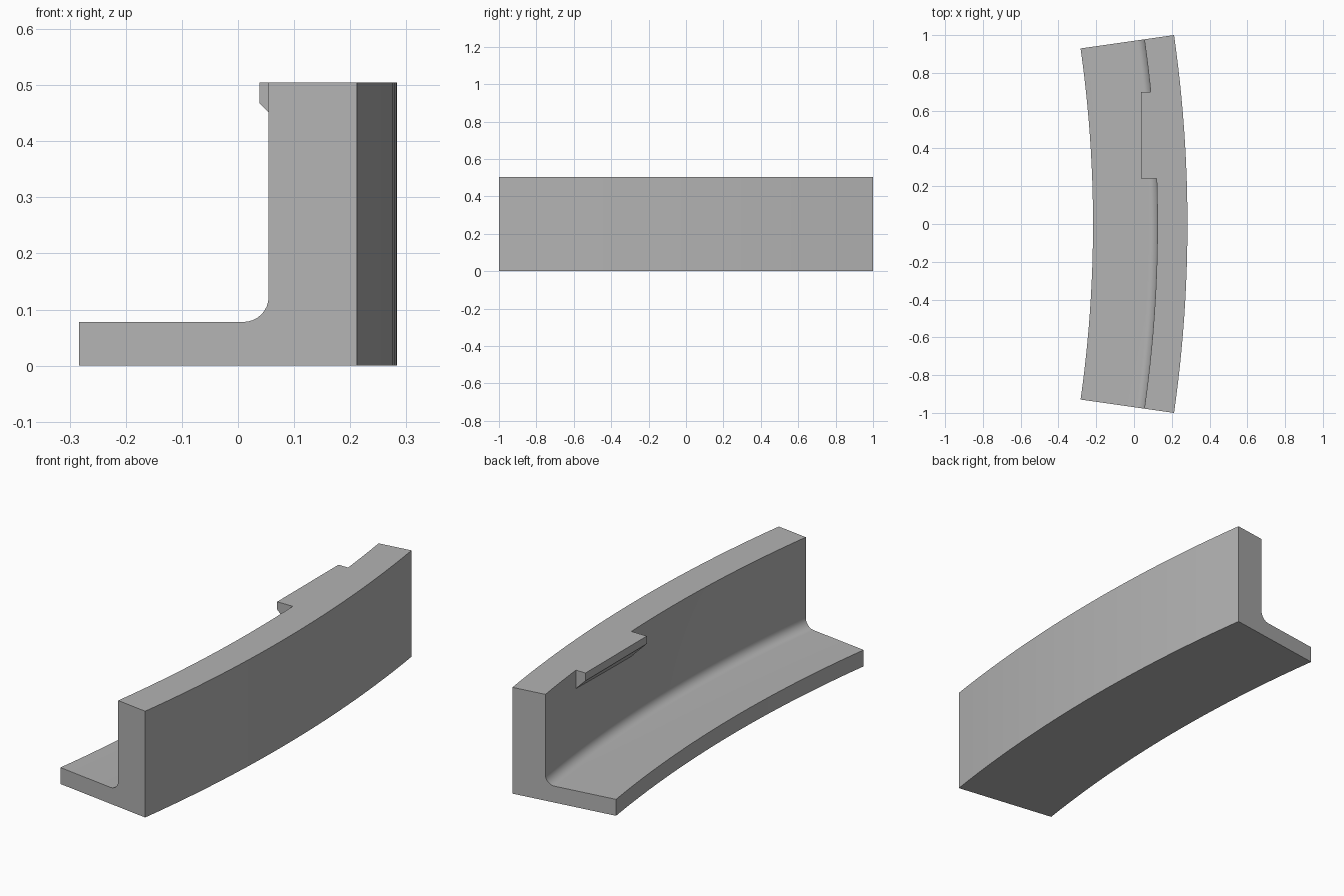
import bpy
import bmesh
from math import asin, sin, cos, pi

# Remove the default cube
cube = bpy.data.objects.get("Cube")
if cube:
    bpy.data.objects.remove(cube, do_unlink=True)

HEIGHT = 0.505
R_OUT, R_WALL, R_IN = 7.08, 6.921, 6.58   # radii of the curved faces
CENTRE_X = 0.283 - R_OUT
HALF_ANGLE = asin(1.0 / R_OUT)
FLANGE, FILLET = 0.078, 0.045
SEGMENTS = 24

grey = bpy.data.materials.new("plain grey")
grey.use_nodes = True
colour = (0.45, 0.45, 0.45, 1)
grey.diffuse_color = colour
grey.node_tree.nodes["Principled BSDF"].inputs["Base Color"].default_value = colour


def loft(name, sections):
    """Solid through matching closed cross-sections, capped at both ends."""
    bm = bmesh.new()
    rings = [[bm.verts.new(p) for p in s] for s in sections]
    for a, b in zip(rings, rings[1:]):
        for i in range(len(a)):
            j = (i + 1) % len(a)
            bm.faces.new((a[i], a[j], b[j], b[i]))
    bm.faces.new(rings[0])
    bm.faces.new(rings[-1])
    bmesh.ops.recalc_face_normals(bm, faces=bm.faces)
    mesh = bpy.data.meshes.new(name)
    bm.to_mesh(mesh)
    bm.free()
    mesh.materials.append(grey)
    obj = bpy.data.objects.new(name, mesh)
    bpy.context.collection.objects.link(obj)
    return obj


# L-shaped profile (radius, height) with a rounded inside corner
profile = [(R_IN, 0), (R_OUT, 0), (R_OUT, HEIGHT), (R_WALL, HEIGHT)]
for k in range(9):
    t = k / 8 * pi / 2
    profile.append((R_WALL - FILLET * (1 - cos(t)), FLANGE + FILLET * (1 - sin(t))))
profile.append((R_IN, FLANGE))

# Curved angle section swept along the arc
sections = []
for i in range(SEGMENTS + 1):
    a = HALF_ANGLE * (2 * i / SEGMENTS - 1)
    sections.append([(CENTRE_X + r * cos(a), r * sin(a), z) for r, z in profile])
bracket = loft("curved_angle_section", sections)

# Straight locating lug with a sloping underside, rooted inside the wall
lug_profile = [(0.038, HEIGHT), (0.038, 0.468), (0.14, 0.366), (0.14, HEIGHT)]
lug = loft("lug", [[(x, y, z) for x, z in lug_profile] for y in (0.24, 0.70)])

# Merge the lug into the wall
union = bracket.modifiers.new("join lug", 'BOOLEAN')
union.operation = 'UNION'
union.solver = 'EXACT'
union.object = lug
bpy.ops.object.select_all(action='DESELECT')
bracket.select_set(True)
bpy.context.view_layer.objects.active = bracket
bpy.ops.object.modifier_apply(modifier=union.name)
bpy.data.objects.remove(lug, do_unlink=True)
bpy.ops.object.shade_smooth_by_angle(angle=pi / 6)
